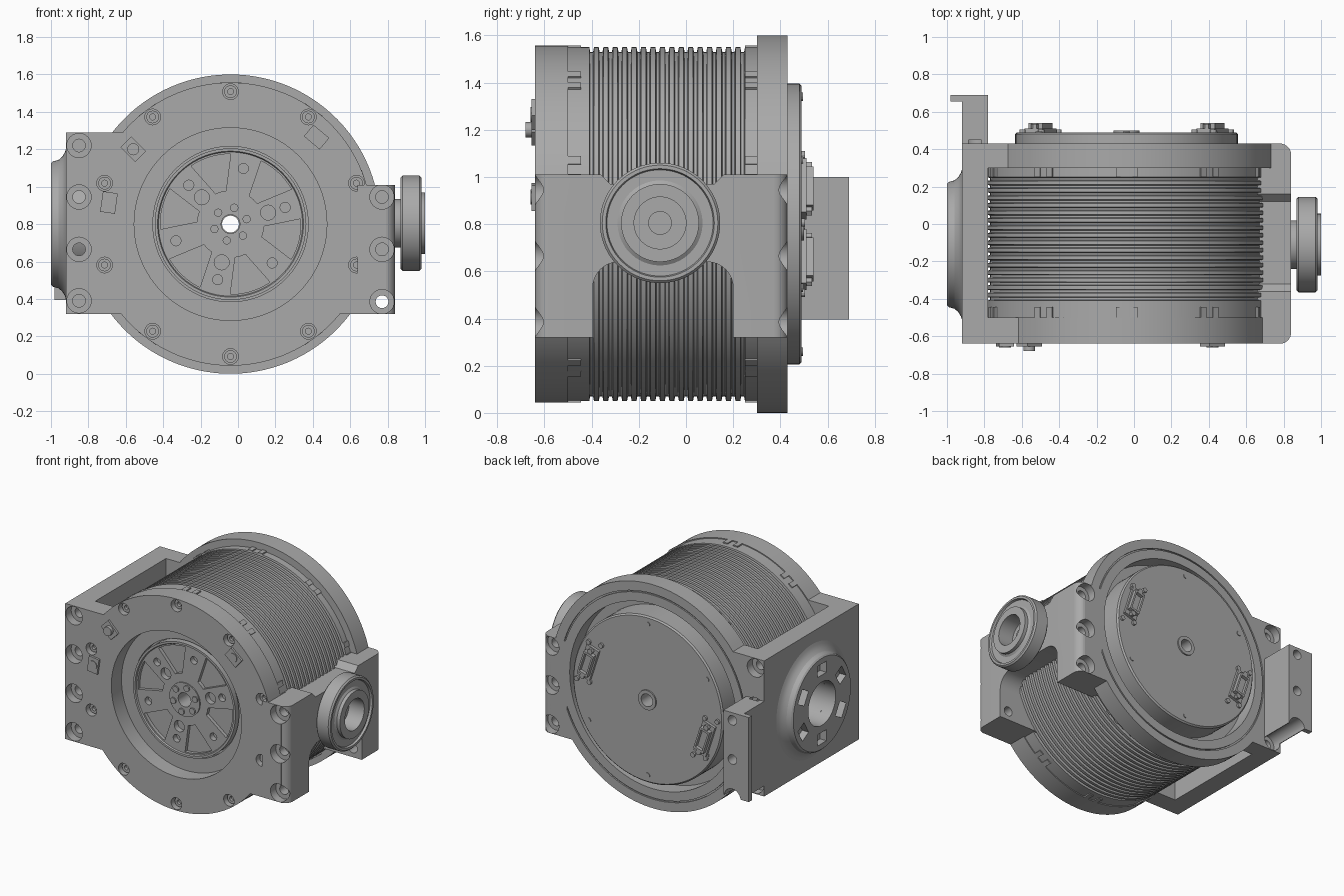
import bpy, bmesh
from math import sin, cos, asin, pi, radians
from mathutils import Matrix, Vector

if "Cube" in bpy.data.objects:
    bpy.data.objects.remove(bpy.data.objects["Cube"])

GREY = (0.4, 0.4, 0.4, 1)
metal = bpy.data.materials.new("machined grey metal")
metal.use_nodes = True
metal.diffuse_color = GREY
metal.node_tree.nodes["Principled BSDF"].inputs["Base Color"].default_value = GREY

CX, CZ = -0.04, 0.8      # drum axis
BY = -0.11               # side boss axis
PLACE = {"x": lambda u, v, a: (a, u, v),
         "y": lambda u, v, a: (u, a, v),
         "z": lambda u, v, a: (u, v, a)}


def finish(bm, name):
    bmesh.ops.remove_doubles(bm, verts=bm.verts, dist=1e-5)
    bmesh.ops.recalc_face_normals(bm, faces=bm.faces)
    mesh = bpy.data.meshes.new(name)
    bm.to_mesh(mesh)
    bm.free()
    mesh.materials.append(metal)
    ob = bpy.data.objects.new(name, mesh)
    bpy.context.collection.objects.link(ob)
    return ob


def lathe(name, profile, axis="y", centre=(CX, CZ), n=96):
    """Revolve a closed (radius, along) profile."""
    bm = bmesh.new()
    rings = []
    for i in range(n):
        t = 2 * pi * i / n
        rings.append([bm.verts.new(PLACE[axis](centre[0] + r * cos(t), centre[1] + r * sin(t), a))
                      for r, a in profile])
    m = len(profile)
    for i in range(n):
        p, q = rings[i], rings[(i + 1) % n]
        for j in range(m):
            k = (j + 1) % m
            if profile[j][0] or profile[k][0]:
                bm.faces.new((p[j], p[k], q[k], q[j]))
    return finish(bm, name)


def prism(name, outline, axis, a, b):
    bm = bmesh.new()
    lo = [bm.verts.new(PLACE[axis](u, v, a)) for u, v in outline]
    hi = [bm.verts.new(PLACE[axis](u, v, b)) for u, v in outline]
    bm.faces.new(lo)
    bm.faces.new(hi)
    for i in range(len(lo)):
        j = (i + 1) % len(lo)
        bm.faces.new((lo[i], lo[j], hi[j], hi[i]))
    return finish(bm, name)


def rod(name, u, v, r, a, b, axis="y", n=24):
    return lathe(name, [(0, a), (r, a), (r, b), (0, b)], axis, (u, v), n)


def rect(u, v, w, h, angle=0):
    c, s = cos(angle), sin(angle)
    return [(u + x * c - y * s, v + x * s + y * c)
            for x, y in ((-w / 2, -h / 2), (w / 2, -h / 2), (w / 2, h / 2), (-w / 2, h / 2))]


def arc(u, v, r, t0, t1, n):
    return [(u + r * cos(t0 + (t1 - t0) * i / n), v + r * sin(t0 + (t1 - t0) * i / n))
            for i in range(n + 1)]


def join(parts, name):
    bpy.ops.object.select_all(action="DESELECT")
    for p in parts:
        p.select_set(True)
    bpy.context.view_layer.objects.active = parts[0]
    if len(parts) > 1:
        bpy.ops.object.join()
    parts[0].name = name
    return parts[0]


def cut(targets, cutters):
    tool = join(cutters, "cutter")
    tool.hide_render = True
    for ob in targets:
        mod = ob.modifiers.new("cut", "BOOLEAN")
        mod.operation, mod.solver, mod.object = "DIFFERENCE", "EXACT", tool
        bpy.context.view_layer.objects.active = ob
        bpy.ops.object.modifier_apply(modifier=mod.name)
    bpy.data.objects.remove(tool)


# Drum with fine cooling ribs
ribs = []
for i in range(17):
    y = -0.41 + i * 0.04
    ribs += [(0.75, y), (0.73, y + 0.004), (0.73, y + 0.016), (0.75, y + 0.02)]
drum = lathe("ribbed_drum", [(0.05, -0.49), (0.415, -0.49), (0.415, -0.525), (0.52, -0.525),
                             (0.52, -0.5), (0.75, -0.5)] + ribs + [(0.75, 0.31), (0.05, 0.31)], n=128)

# Paired clamp pads around both ends of the drum
pads = []
for i in range(10):
    t = pi / 2 + i * pi / 5
    for side in (-0.04, 0.04):
        u = CX + 0.742 * cos(t) - side * sin(t)
        v = CZ + 0.742 * sin(t) + side * cos(t)
        for y in (-0.5, 0.25):
            pads.append(prism("pad", rect(u, v, 0.03, 0.035, t), "y", y, y + 0.055))
join(pads, "clamp_pads")


# End flanges: round plates widened to both mounting sides
def flange(name, r, a, b):
    top, base = asin(0.49 / r), asin(0.48 / r)
    outline = arc(CX, CZ, r, asin(0.21 / r), pi - top, 48) + [(-0.92, 1.29), (-0.92, 0.32)]
    outline += arc(CX, CZ, r, pi + base, 2 * pi - base, 48) + [(0.79, 0.32), (0.79, 1.01)]
    return prism(name, outline, "y", a, b)


front = flange("front_flange", 0.757, -0.64, -0.5)
back = flange("back_flange", 0.8, 0.3, 0.43)
cut([front], [rod("bore", CX, CZ, 0.515, -0.7, -0.4, n=96)])
cut([back], [rod("bore", CX, CZ, 0.66, 0.2, 0.5, n=96),
             lathe("ring", [(0.725, 0.42), (0.735, 0.42), (0.735, 0.5), (0.725, 0.5)])])

# Mounting wall on the right-hand side of the front, and the hook bracket behind it
left_wall = prism("mounting_wall", rect(-0.85, -0.105, 0.14, 1.07), "z", 0.32, 1.29)
hook = prism("hook_bracket", [(-0.92, 0.43), (-0.78, 0.43), (-0.78, 0.69), (-0.98, 0.69),
                              (-0.98, 0.655), (-0.92, 0.655)], "z", 0.395, 1.0)
cut([left_wall], [rod("bore", BY, CZ, 0.155, -1.1, -0.7, "x", 48)])

# Bearing wall with rounded corners, arched underneath
outline = [(0.5, -0.5), (0.64, -0.5), (0.64, -0.64)] + arc(0.78, -0.58, 0.06, -pi / 2, 0, 8)
outline += arc(0.78, 0.37, 0.06, 0, pi / 2, 8) + [(0.64, 0.43), (0.64, 0.3), (0.5, 0.3)]
right_wall = prism("bearing_wall", outline, "z", 0.32, 1.01)
arch = [(-0.395, 0.2), (0.2, 0.2)] + arc(0.09, 0.53, 0.11, 0, pi / 2, 8)
arch += arc(-0.285, 0.53, 0.11, pi / 2, pi, 8)
notch = arc(0.17, 1.02, 0.06, pi, pi * 1.5, 6)
notch = [(-0.36, 1.1), (-0.36, 1.01), (-0.32, 0.97), (0.12, 0.97), (0.16, 1.01), (0.16, 1.1)]
cut([right_wall], [prism("arch", arch, "x", 0.4, 1), prism("notch", notch, "x", 0.4, 1)])

# Counterbored mounting holes on both ends
holes = []
for x, zs in ((-0.85, (0.39, 0.665, 0.945, 1.22)), (0.77, (0.385, 0.665, 0.945))):
    for z in zs:
        if (x < 0) == (z in (0.665, 0.945)):
            holes.append(lathe("hole", [(0, -0.8), (0.065, -0.8), (0.065, -0.58), (0.034, -0.58),
                                        (0.034, 0.37), (0.065, 0.37), (0.065, 0.45), (0.034, 0.45),
                                        (0.034, 0.8), (0, 0.8)], "y", (x, z), 24))
        else:
            for s, face in ((-1, 0.64), (1, 0.43)):
                holes.append(lathe("hole", [(0, s * 0.8), (0.065, s * 0.8), (0.065, s * (face - 0.06)),
                                            (0.034, s * (face - 0.06)), (0.034, s * (face - 0.12)),
                                            (0, s * (face - 0.12))], "y", (x, z), 24))
cut([front, back, left_wall, right_wall, hook], holes)

# Ring of flange screws sunk in the front
ring = [radians(18 + 36 * i) for i in range(10)]
spots = [(CX + 0.708 * cos(t), CZ + 0.708 * sin(t)) for t in ring]
cut([front], [rod("hole", u, v, 0.042, -0.8, -0.59) for u, v in spots])
join([lathe("screw", [(0.016, -0.585), (0.016, -0.61), (0.034, -0.61), (0.034, -0.585)], "y", s, 20)
      for s in spots], "flange_screws")

# Rotor with six arms
rotor = lathe("rotor", [(0.05, -0.54), (0.385, -0.54), (0.39, -0.55), (0.405, -0.55),
                        (0.405, -0.48), (0.05, -0.48)])
cutters = []
for i in range(6):
    t = radians(17 + 60 * i)
    cutters.append(rod("hole", CX + 0.305 * cos(t), CZ + 0.305 * sin(t), 0.027, -0.6, -0.5, n=16))
    if i % 2 == 0:
        cutters.append(rod("hole", CX + 0.21 * cos(t), CZ + 0.21 * sin(t), 0.04, -0.6, -0.5, n=20))
    mid = t + pi / 6
    wedge = arc(CX, CZ, 0.375, mid - 0.3, mid + 0.3, 8) + arc(CX, CZ, 0.18, mid + 0.16, mid - 0.16, 4)
    cutters.append(prism("pocket", wedge, "y", -0.6, -0.515))
cut([rotor], cutters)
lathe("rotor_hub", [(0.05, -0.53), (0.05, -0.548), (0.12, -0.548), (0.12, -0.53)], n=48)
join([rod("screw", CX + 0.09 * cos(t), CZ + 0.09 * sin(t), 0.022, -0.545, -0.558, n=12)
      for t in [radians(17 + 60 * i) for i in range(6)]], "hub_screws")

# Back cover, centre bushing and small screws
lathe("back_cover", [(0.05, 0.3), (0.595, 0.3), (0.595, 0.48), (0.585, 0.49), (0.05, 0.49)])
lathe("back_bushing", [(0.045, 0.4), (0.045, 0.5), (0.07, 0.5), (0.07, 0.4)], n=40)
join([rod("screw", CX + 0.54 * cos(t), CZ + 0.54 * sin(t), 0.018, 0.485, 0.495, n=12)
      for t in [radians(30 + 60 * i) for i in range(6)]], "cover_screws")

# Two cable sockets on the back cover
for s, name in ((1, "upper_socket"), (-1, "lower_socket")):
    u, v, tilt = CX + s * 0.46, CZ + s * 0.15, radians(18)
    du, dv = -sin(tilt), cos(tilt)
    base = prism("base", rect(u, v, 0.1, 0.24, tilt), "y", 0.48, 0.51)
    shell = prism("shell", rect(u, v, 0.08, 0.17, tilt), "y", 0.5, 0.54)
    cut([shell], [prism("well", rect(u, v, 0.055, 0.14, tilt), "y", 0.515, 0.6)])
    posts = [rod("post", u + k * du, v + k * dv, 0.02, 0.5, 0.535, n=6) for k in (-0.1, 0.1)]
    screws = [rod("screw", u + k * du + w, v + k * dv, 0.017, 0.48, 0.505, n=12)
              for k in (-0.15, 0.15) for w in (-0.05, 0.05)]
    join([base, shell] + posts + screws, name)

# Small sensor plugs on the front flange
for i, (u, v, tilt, out) in enumerate(((-0.56, 1.2, 45, 0.68), (0.42, 1.265, 50, 0.66), (-0.69, 0.915, -8, 0.66))):
    plate = prism("plate", rect(u, v, 0.08, 0.11, radians(tilt)), "y", -0.63, -0.655)
    nub = rod("nub", u, v, 0.032, -0.64, -out, n=16)
    join([plate, nub], "sensor_plug_%d" % (i + 1))

# Bearing roller on its stub
lathe("bearing", [(0, 0.9), (0.05, 0.9), (0.05, 0.88), (0.11, 0.88), (0.11, 1.0), (0.165, 1.0),
                  (0.165, 0.975), (0.18, 0.965), (0.225, 0.965), (0.23, 0.98), (0.245, 0.98),
                  (0.255, 0.97), (0.255, 0.88), (0.245, 0.87), (0.13, 0.87), (0.13, 0.6), (0, 0.6)],
      "x", (BY, CZ + 0.005), 72)

# Flared coupling boss with a ring of slots
boss = lathe("coupling_boss", [(0.155, -0.8), (0.3, -0.8), (0.3, -0.91), (0.42, -0.915), (0.385, -0.925),
                               (0.36, -0.94), (0.343, -0.96), (0.335, -0.99), (0.325, -1.0),
                               (0.155, -1.0)], "x", (BY, CZ), 72)
slots = []
for i in range(6):
    t = radians(30 + 60 * i)
    slots.append(prism("slot", rect(BY + 0.245 * cos(t), CZ + 0.245 * sin(t), 0.08, 0.1, t),
                       "x", -1.1, -0.95))
cut([boss], slots)

# Smooth the round surfaces and keep the machined edges
bpy.ops.object.select_all(action="DESELECT")
for ob in bpy.context.collection.objects:
    if ob.type == "MESH" and metal.name in ob.data.materials:
        ob.select_set(True)
        bpy.context.view_layer.objects.active = ob
bpy.ops.object.shade_smooth_by_angle(angle=radians(25))
